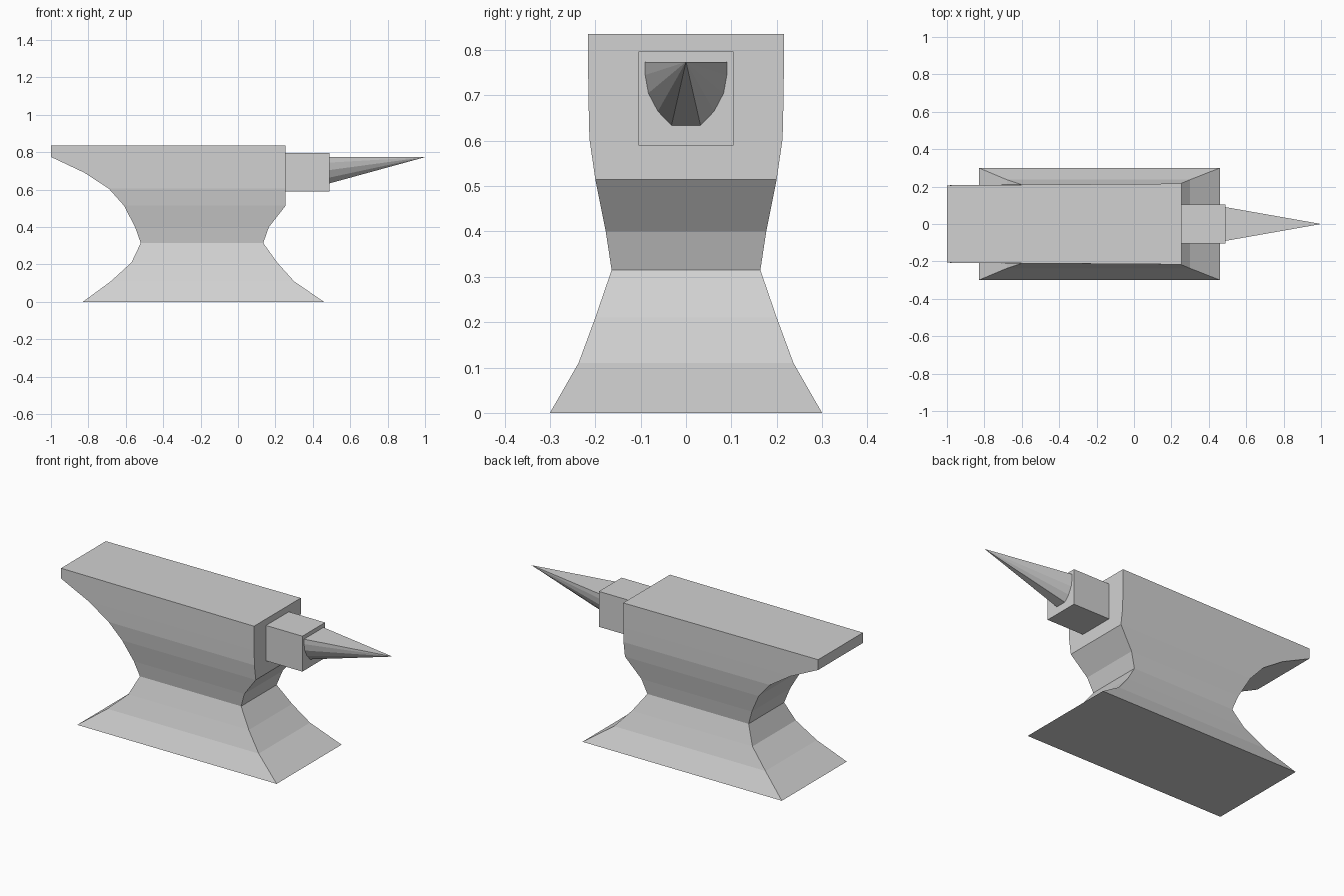
import bpy
import bmesh

cube = bpy.data.objects.get("Cube")
if cube:
    bpy.data.objects.remove(cube, do_unlink=True)

steel = bpy.data.materials.new("grey steel")
steel.use_nodes = True
GREY = (0.64, 0.64, 0.64, 1)
steel.diffuse_color = GREY
steel.node_tree.nodes["Principled BSDF"].inputs["Base Color"].default_value = GREY


def finish(name, bm):
    """Turn the bmesh into a flat shaded, steel coloured object."""
    bmesh.ops.recalc_face_normals(bm, faces=bm.faces)
    mesh = bpy.data.meshes.new(name)
    bm.to_mesh(mesh)
    bm.free()
    mesh.materials.append(steel)
    obj = bpy.data.objects.new(name, mesh)
    bpy.context.collection.objects.link(obj)
    return obj


def bridge(bm, a, b):
    for i in range(len(a)):
        j = (i + 1) % len(a)
        bm.faces.new((a[i], a[j], b[j], b[i]))


# Body: stacked rectangles (height, back x, horn-side x, half width at each end)
LEVELS = [
    (0.00, -0.83, 0.46, 0.30, 0.30),
    (0.11, -0.68, 0.30, 0.237, 0.237),
    (0.21, -0.57, 0.21, 0.20, 0.20),
    (0.315, -0.52, 0.135, 0.164, 0.164),
    (0.40, -0.55, 0.165, 0.177, 0.177),
    (0.515, -0.61, 0.255, 0.20, 0.20),
    (0.605, -0.69, 0.255, 0.21, 0.213),
    (0.69, -0.82, 0.255, 0.209, 0.215),
    (0.775, -1.0, 0.255, 0.207, 0.216),
    (0.835, -1.0, 0.255, 0.207, 0.216),
]
bm = bmesh.new()
rings = []
for z, x0, x1, w0, w1 in LEVELS:
    corners = ((x0, -w0), (x1, -w1), (x1, w1), (x0, w0))
    rings.append([bm.verts.new((x, y, z)) for x, y in corners])
for low, high in zip(rings, rings[1:]):
    bridge(bm, low, high)
bm.faces.new(rings[0])
bm.faces.new(rings[-1])
finish("anvil_body", bm)

# Step block between the body and the horn
bm = bmesh.new()
bmesh.ops.create_cube(bm, size=1)
for v in bm.verts:
    v.co.x = 0.49 if v.co.x > 0 else 0.25
    v.co.y *= 0.21
    v.co.z = 0.797 if v.co.z > 0 else 0.59
finish("step_block", bm)

# Horn: flat-topped half cone drawn to a point
half = [(0.09, 0.774), (0.09, 0.745), (0.083, 0.705), (0.062, 0.665), (0.032, 0.634)]
outline = half + [(-y, z) for y, z in reversed(half)]
bm = bmesh.new()
base = [bm.verts.new((0.49, y, z)) for y, z in outline]
tip = bm.verts.new((1.0, 0, 0.774))
bm.faces.new(base)
for i, v in enumerate(base):
    bm.faces.new((v, base[(i + 1) % len(base)], tip))
finish("horn", bm)
